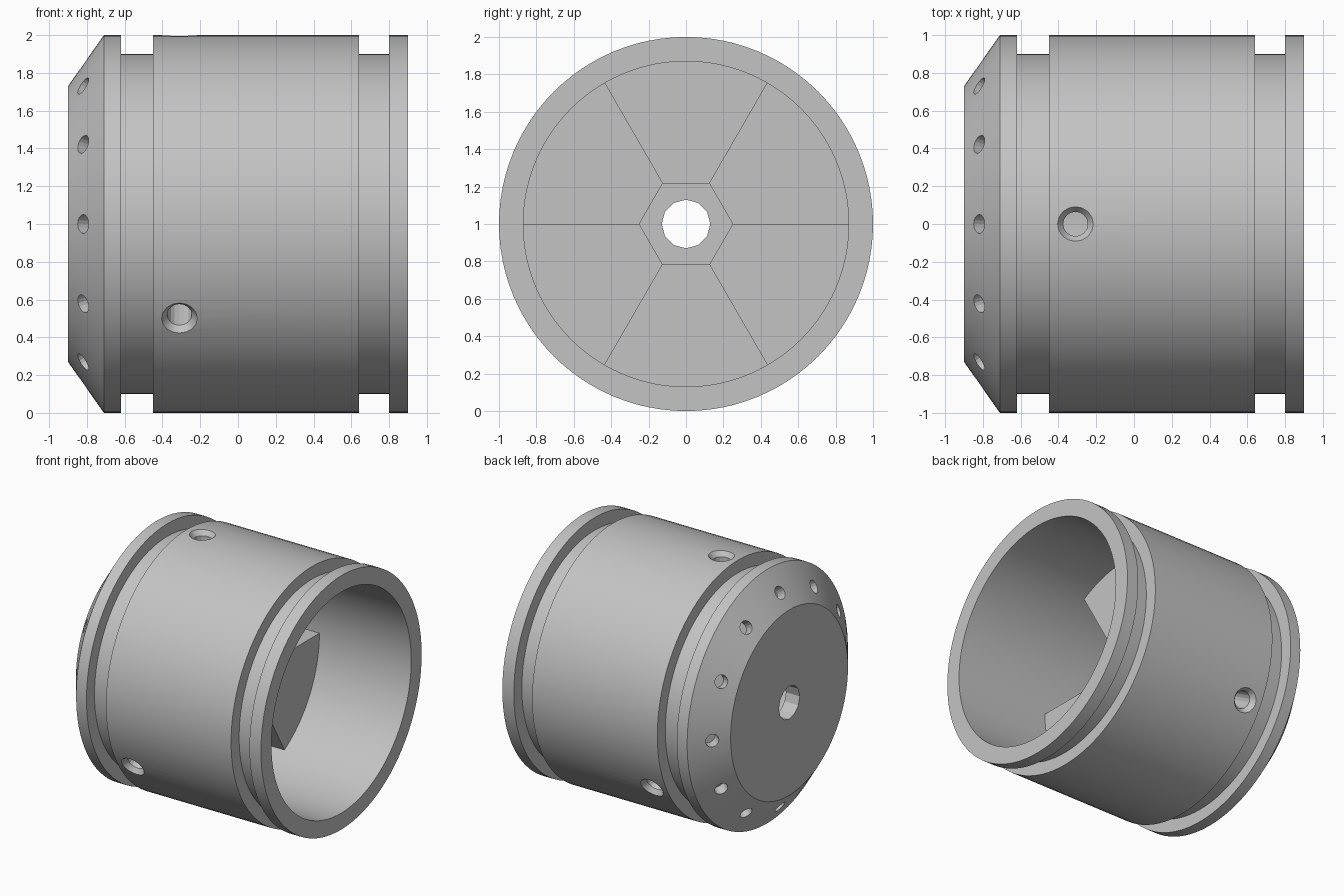
import bpy, bmesh
from math import sin, cos, pi, radians, atan2
from mathutils import Matrix

if "Cube" in bpy.data.objects:
    bpy.data.objects.remove(bpy.data.objects["Cube"])

grey = bpy.data.materials.new("machined grey")
grey.use_nodes = True
COLOUR = (0.55, 0.55, 0.55, 1)
grey.diffuse_color = COLOUR
grey.node_tree.nodes["Principled BSDF"].inputs["Base Color"].default_value = COLOUR

LIFT = Matrix.Translation((0, 0, 1))


def finish(bm, name):
    bmesh.ops.recalc_face_normals(bm, faces=bm.faces)
    mesh = bpy.data.meshes.new(name)
    bm.to_mesh(mesh)
    bm.free()
    mesh.materials.append(grey)
    obj = bpy.data.objects.new(name, mesh)
    bpy.context.collection.objects.link(obj)
    return obj


def revolve(bm, profile, sides, matrix=LIFT):
    """Solid of revolution about x from (x, radius) points, capped at both ends."""
    rings = []
    for x, r in profile:
        angles = [2 * pi * i / sides for i in range(sides)]
        rings.append([bm.verts.new(matrix @ Matrix.Translation((x, r * cos(a), r * sin(a))).translation)
                      for a in angles])
    for a, b in zip(rings, rings[1:]):
        for i in range(sides):
            j = (i + 1) % sides
            bm.faces.new((a[i], a[j], b[j], b[i]))
    bm.faces.new(rings[0])
    bm.faces.new(rings[-1])


def solid(name, profile, sides, matrices=(LIFT,)):
    bm = bmesh.new()
    for m in matrices:
        revolve(bm, profile, sides, m)
    return finish(bm, name)


def select(obj):
    bpy.ops.object.select_all(action='DESELECT')
    obj.select_set(True)
    bpy.context.view_layer.objects.active = obj


def cut(obj, cutter):
    mod = obj.modifiers.new("cut", 'BOOLEAN')
    mod.operation = 'DIFFERENCE'
    mod.solver = 'EXACT'
    mod.object = cutter
    select(obj)
    bpy.ops.object.modifier_apply(modifier=mod.name)


def around(angle):
    return LIFT @ Matrix.Rotation(radians(angle), 4, 'X')


# Cup: grooved outside, chamfered closed end, deep bore open at +x
FLOOR, JAW_TOP, BORE = -0.71, 0.10, 0.87
cup = solid("grooved_cup", [
    (-0.9, 0.73), (-0.71, 1), (-0.62, 1), (-0.62, 0.9), (-0.45, 0.9), (-0.45, 1),
    (0.64, 1), (0.64, 0.9), (0.8, 0.9), (0.8, 1), (0.9, 1),
    (0.9, BORE), (FLOOR, BORE)], 96)

# Three wedge jaws standing on the bore floor
JAW_ANGLES = (90, 210, 330)


def make_jaw(angle):
    bm = bmesh.new()
    outline = [(0.25, 30), (0.25, -30)] + [(BORE + 0.015, a) for a in range(-30, 31, 5)]
    verts = [bm.verts.new((FLOOR - 0.01, r * cos(radians(angle + a)), 1 + r * sin(radians(angle + a))))
             for r, a in outline]
    face = bm.faces.new(verts)
    extruded = bmesh.ops.extrude_face_region(bm, geom=[face])["geom"]
    moved = [v for v in extruded if isinstance(v, bmesh.types.BMVert)]
    bmesh.ops.translate(bm, verts=moved, vec=(JAW_TOP - FLOOR + 0.01, 0, 0))
    return finish(bm, "jaw")


jaws = [make_jaw(a) for a in JAW_ANGLES]

# Cutters: hex pit, centre hole, countersunk radial holes, chamfer holes
hex_pit = solid("hex_pit_cutter", [(-0.78, 0.25), (-0.6, 0.25)], 6)
centre_hole = solid("centre_hole_cutter", [(-1, 0.13), (-0.5, 0.13)], 12)
radial = Matrix.Translation((-0.31, 0, 0)) @ Matrix.Rotation(pi / 2, 4, 'Z')
radial_holes = solid("radial_hole_cutter", [(0.1, 0.065), (0.96, 0.065), (1.04, 0.125)], 16,
                     [around(a - 90) @ Matrix.Rotation(pi / 2, 4, 'X') @ radial for a in JAW_ANGLES])
slanted = Matrix.Translation((-0.82, 0.844, 0)) @ Matrix.Rotation(atan2(0.19, -0.27), 4, 'Z')
chamfer_holes = solid("chamfer_hole_cutter", [(-0.08, 0.05), (0.1, 0.05)], 16,
                      [around(a) @ slanted for a in range(0, 360, 30)])

for cutter in (hex_pit, centre_hole, radial_holes, chamfer_holes):
    cut(cup, cutter)
for jaw in jaws:
    cut(jaw, radial_holes)
for cutter in (hex_pit, centre_hole, radial_holes, chamfer_holes):
    bpy.data.objects.remove(cutter)

for obj in [cup] + jaws:
    select(obj)
    bpy.ops.object.shade_smooth_by_angle(angle=radians(20))
